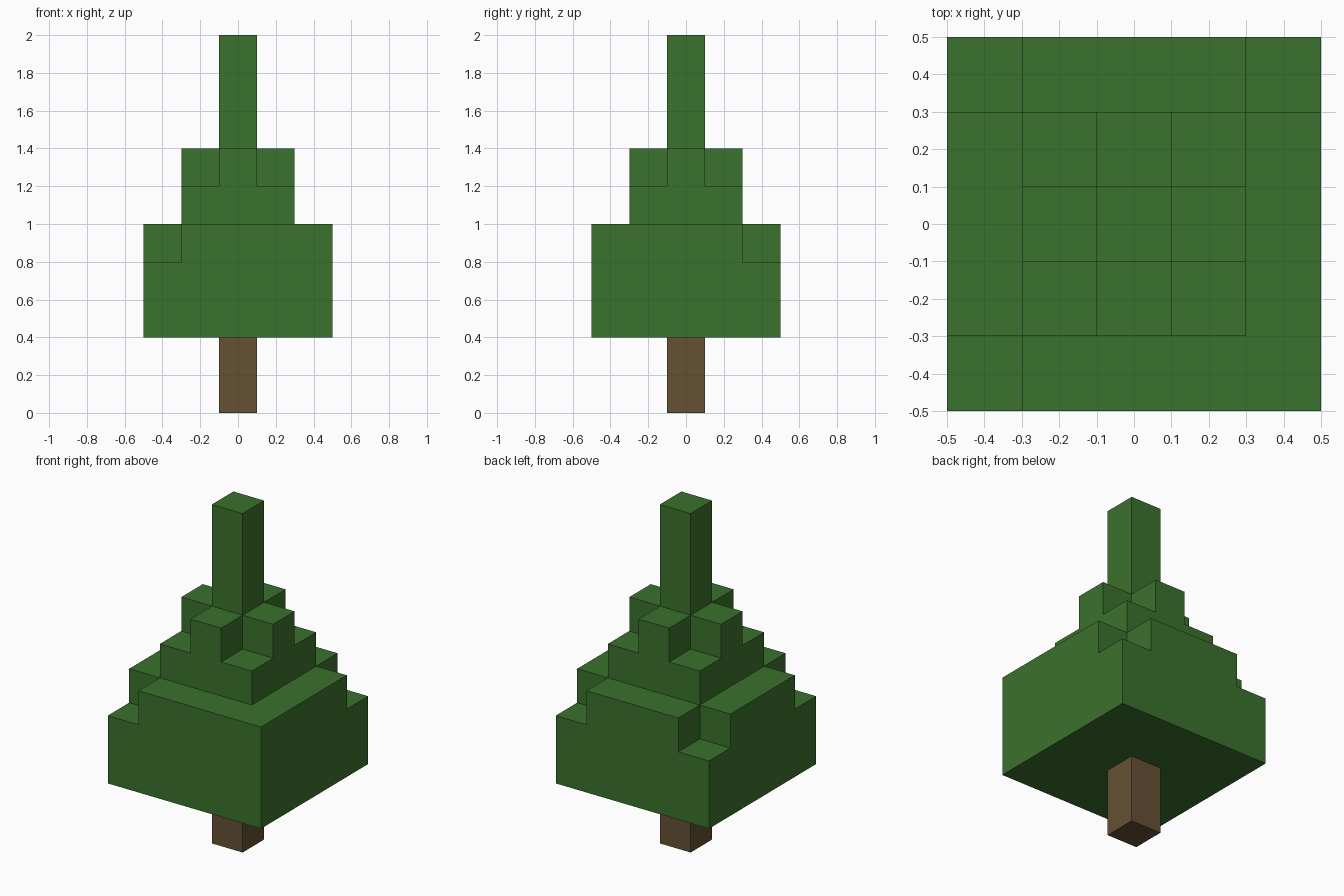
import bpy
import bmesh
from mathutils import Matrix, Vector

cube = bpy.data.objects.get("Cube")
if cube:
    bpy.data.objects.remove(cube, do_unlink=True)


def make_material(name, color):
    mat = bpy.data.materials.new(name)
    mat.use_nodes = True
    mat.diffuse_color = color
    mat.node_tree.nodes["Principled BSDF"].inputs["Base Color"].default_value = color
    return mat


def make_block(name, half, z0, z1, mat, center=(0, 0)):
    """Square block with its base at z0 and its top at z1."""
    bm = bmesh.new()
    size = Vector((2 * half, 2 * half, z1 - z0))
    middle_point = Vector((center[0], center[1], (z0 + z1) / 2))
    place = Matrix.Translation(middle_point) @ Matrix.Diagonal(size).to_4x4()
    bmesh.ops.create_cube(bm, size=1, matrix=place)
    mesh = bpy.data.meshes.new(name)
    bm.to_mesh(mesh)
    bm.free()
    mesh.materials.append(mat)
    obj = bpy.data.objects.new(name, mesh)
    bpy.context.collection.objects.link(obj)
    return obj


def notch_corners(obj, half, top, corners):
    """Cut one unit cell out of the top of each listed corner."""
    for sx, sy in corners:
        # Centred on the corner, so only the cutter's inner sides cut
        cutter = make_block("corner_cutter", CELL, top - CELL, top + CELL,
                            obj.data.materials[0], (sx * half, sy * half))
        cutter.hide_render = True
        mod = obj.modifiers.new("notch", "BOOLEAN")
        mod.operation = "DIFFERENCE"
        mod.solver = "EXACT"
        mod.object = cutter
        bpy.context.view_layer.update()
        graph = bpy.context.evaluated_depsgraph_get()
        baked = bpy.data.meshes.new_from_object(obj.evaluated_get(graph))
        obj.modifiers.clear()
        obj.data = baked
        bpy.data.objects.remove(cutter, do_unlink=True)


CELL = 0.2
leaf = make_material("leaf_green", (0.044, 0.165, 0.026, 1))
bark = make_material("bark_brown", (0.133, 0.082, 0.033, 1))

# Trunk
make_block("trunk", 0.1, 0, 0.4, bark)

# Wide lower foliage, with three of its upper corners missing
lower = make_block("lower_foliage", 0.5, 0.4, 1.0, leaf)
notch_corners(lower, 0.5, 1.0, [(-1, -1), (-1, 1), (1, 1)])

# Middle foliage, with a plus-shaped upper layer
middle = make_block("middle_foliage", 0.3, 1.0, 1.4, leaf)
notch_corners(middle, 0.3, 1.4, [(-1, -1), (-1, 1), (1, 1), (1, -1)])

# Narrow treetop
make_block("treetop", 0.1, 1.4, 2.0, leaf)
